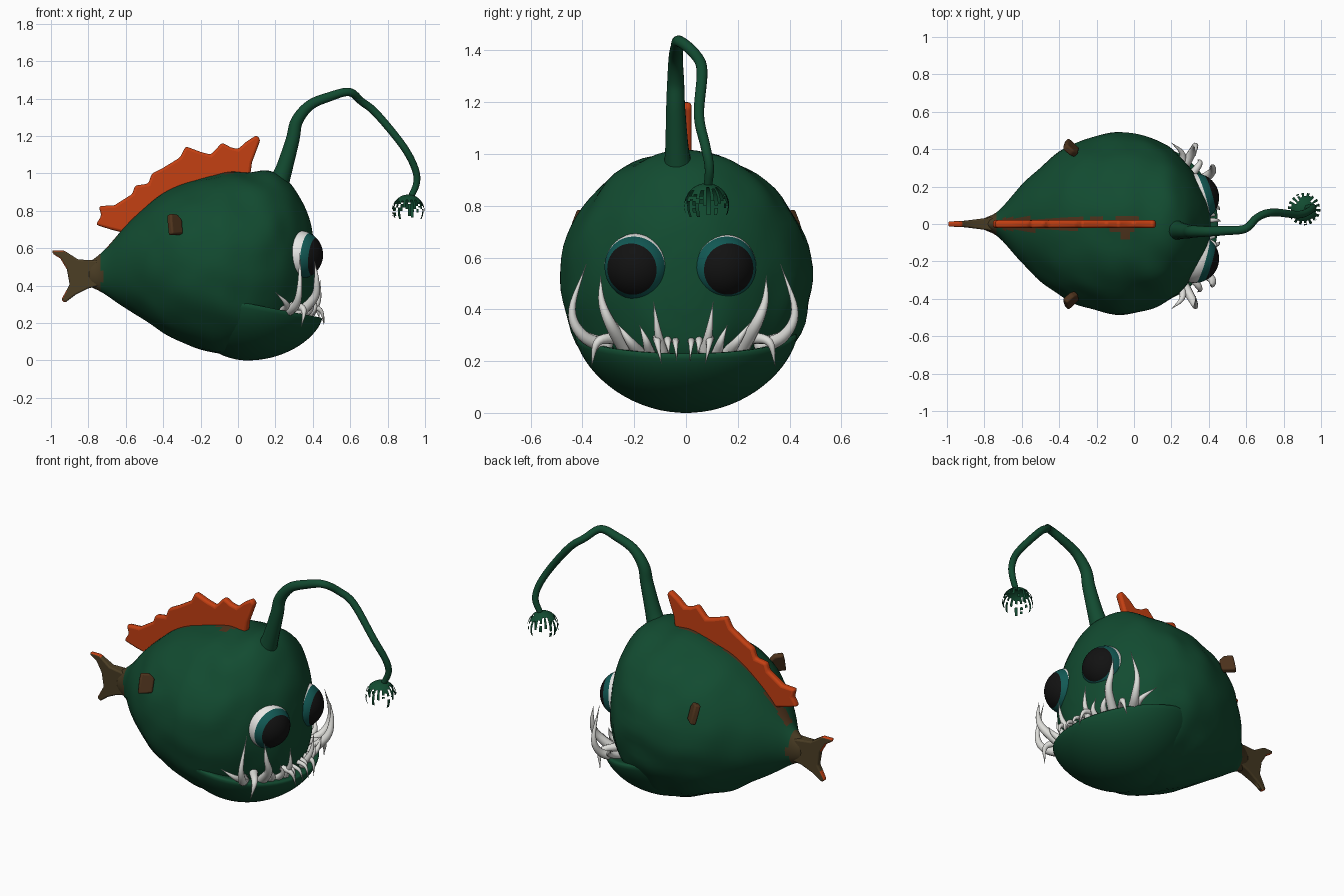
import bpy, bmesh, math, random
from mathutils import Vector, Matrix, noise

if "Cube" in bpy.data.objects:
    bpy.data.objects.remove(bpy.data.objects["Cube"])

random.seed(4)
CY = -0.01  # the face is symmetric about this y


def mat(name, col):
    m = bpy.data.materials.new(name)
    m.diffuse_color = (*col, 1)
    m.use_nodes = True
    m.node_tree.nodes["Principled BSDF"].inputs["Base Color"].default_value = m.diffuse_color
    return m


GREEN = mat("deep_green", (0.006, 0.07, 0.03))
ORANGE = mat("fin_orange", (0.55, 0.05, 0.006))
OLIVE = mat("olive_brown", (0.07, 0.047, 0.018))
RUST = mat("rust_brown", (0.075, 0.033, 0.012))
TOOTH = mat("tooth_ivory", (0.72, 0.72, 0.69))
WHITE = mat("eye_white", (0.85, 0.85, 0.83))
TEAL = mat("iris_teal", (0.006, 0.1, 0.09))
BLACK = mat("pupil_black", (0.006, 0.006, 0.006))


def finish(name, bm, mats, smooth=True):
    bmesh.ops.recalc_face_normals(bm, faces=bm.faces)
    me = bpy.data.meshes.new(name)
    for f in bm.faces:
        f.smooth = smooth
    bm.to_mesh(me)
    bm.free()
    for m in mats:
        me.materials.append(m)
    ob = bpy.data.objects.new(name, me)
    bpy.context.collection.objects.link(ob)
    return ob


def spline(pts, n):
    """Catmull-Rom through tuples of any size, n steps per span."""
    p = [Vector(q) for q in pts]
    p = [2 * p[0] - p[1]] + p + [2 * p[-1] - p[-2]]
    out = []
    for i in range(1, len(p) - 2):
        a, b, c, d = p[i - 1:i + 3]
        for k in range(n):
            t = k / n
            out.append(0.5 * (2 * b + (c - a) * t + (2 * a - 5 * b + 4 * c - d) * t * t
                              + (3 * b - a - 3 * c + d) * t ** 3))
    return out + [p[-2]]


def skin(bm, rings, cap=True):
    vs = [[bm.verts.new(p) for p in r] for r in rings]
    for a, b in zip(vs, vs[1:]):
        for j in range(len(a)):
            k = (j + 1) % len(a)
            bm.faces.new((a[j], a[k], b[k], b[j]))
    if cap:
        bm.faces.new(vs[0])
        bm.faces.new(vs[-1])


def tube(bm, path, radii, steps=5, sides=12):
    pts = spline(path, steps)
    rad = [v[0] for v in spline([(r, 0) for r in radii], steps)]
    n = Vector((0.3, 1, 0.1))
    rings = []
    for i, p in enumerate(pts):
        t = (pts[min(i + 1, len(pts) - 1)] - pts[max(i - 1, 0)]).normalized()
        n = (n - t * n.dot(t)).normalized()
        b = t.cross(n)
        rings.append([p + max(rad[i], 0.001) * (n * math.cos(a) + b * math.sin(a))
                      for a in (2 * math.pi * k / sides for k in range(sides))])
    skin(bm, rings)


def slab(bm, outline, half):
    """Flat fin in the xz plane; half(x, z) gives the half thickness."""
    skin(bm, [[(x, s * half(x, z), z) for x, z in outline] for s in (-1, 1)])


def soften(ob, w):
    md = ob.modifiers.new("round", 'BEVEL')
    md.width, md.segments, md.limit_method = w, 3, 'ANGLE'
    bpy.ops.object.select_all(action='DESELECT')
    ob.select_set(True)
    bpy.context.view_layer.objects.active = ob
    bpy.ops.object.shade_smooth_by_angle(angle=math.radians(40))


# Body: loft of (x, top, bottom, half width)
stations = [(-.80, .52, .40, .03), (-.72, .585, .36, .075), (-.6, .72, .28, .21), (-.45, .86, .18, .345),
            (-.3, .94, .10, .435), (-.1, 1.0, .035, .485), (.05, 1.01, .02, .47), (.18, 1.01, .05, .415),
            (.27, .955, .11, .335), (.34, .85, .17, .245), (.385, .75, .25, .165), (.408, .62, .40, .07)]
bm = bmesh.new()
rings = []
for x, zt, zb, w in spline(stations, 6):
    ring = []
    for k in range(72):
        a = 2 * math.pi * k / 72
        d = Vector((0, w * math.cos(a), (zt - zb) / 2 * math.sin(a)))
        c = Vector((x, 0, (zt + zb) / 2))
        ring.append(c + d * (1 + 0.03 * noise.noise((c + d) * 7)))
    rings.append(ring)
skin(bm, rings)
for f in bm.faces:
    c = f.calc_center_median()
    n = noise.noise(c * 9)
    if c.x < -.72 + .04 * n:
        f.material_index = 1
    elif c.z > .6 and -.7 < c.x < .1 and abs(c.y) < .035 + .12 * n * (c.x > -.3):
        f.material_index = 2
finish("body", bm, [GREEN, OLIVE, RUST])

# Lower jaw: tilted bowl with a rounded lip
bm = bmesh.new()
rings = []
prof = [(.78, -.04), (.9, -.01), (.95, .004), (.985, 0)]
prof += [(math.cos(t), -math.sin(t) ** 1.3) for t in (math.radians(4 + 5.2 * i) for i in range(17))]
for s, h in prof:
    ring = []
    for k in range(64):
        a = 2 * math.pi * k / 64
        rim = .32 - .19 * (.05 + .4 * math.cos(a) + .03)
        ring.append((.05 + .4 * s * math.cos(a), .43 * s * math.sin(a), max(0, rim + h * rim)))
    rings.append(ring)
skin(bm, rings)
finish("lower_jaw", bm, [GREEN])

# Teeth: curved cones, mirrored across the face
teeth = [
    (.030, [(.32, .22, .24), (.41, .28, .34), (.42, .315, .43), (.41, .32, .53)]),
    (.030, [(.25, .29, .25), (.31, .39, .30), (.33, .43, .40), (.33, .375, .575)]),
    (.026, [(.24, .28, .26), (.26, .38, .30), (.2, .445, .365)]),
    (.026, [(.28, .24, .29), (.35, .33, .275), (.34, .355, .18)]),
    (.022, [(.38, .08, .23), (.43, .10, .32), (.44, .115, .43)]),
    (.020, [(.36, .10, .29), (.44, .10, .27), (.46, .085, .19)]),
    (.022, [(.36, .13, .23), (.41, .145, .28), (.41, .17, .34)]),
    (.016, [(.36, .03, .28), (.44, .03, .265), (.465, .025, .2)]),
    (.026, [(.33, .17, .23), (.39, .21, .28), (.39, .26, .35)]),
    (.018, [(.36, .06, .285), (.42, .06, .27), (.435, .055, .225)]),
]
bm = bmesh.new()
for r, path in teeth:
    for s in (-1, 1):
        radii = [r * (1 - i / (len(path) - 1)) ** .7 for i in range(len(path))]
        tube(bm, [(x, CY + s * y, z) for x, y, z in path], radii, 6, 10)
finish("teeth", bm, [TOOTH])

# Eyes: white ball, teal iris and black pupil by angle from the gaze
for s, side in ((-1, "right"), (1, "left")):
    bm = bmesh.new()
    bmesh.ops.create_uvsphere(bm, u_segments=36, v_segments=36, radius=.13)
    for f in bm.faces:
        a = math.degrees(f.calc_center_median().angle(Vector((0, 0, 1))))
        f.material_index = 2 if a < 50 else 1 if a < 70 else 0
    gaze = Vector((1, s * .3, -.12)).to_track_quat('Z', 'Y').to_matrix().to_4x4()
    bm.transform(Matrix.Translation((.325, -.022 + s * .163, .565)) @ gaze)
    finish(side + "_eye", bm, [WHITE, TEAL, BLACK])

# Dorsal fin
fin = [(.06, .95), (.075, 1.06), (.12, 1.18), (.10, 1.205), (.045, 1.17), (0, 1.13), (-.04, 1.14), (-.085, 1.165),
       (-.145, 1.10), (-.2, 1.115), (-.28, 1.145), (-.31, 1.085), (-.40, 1.03), (-.46, 1.0), (-.48, .945),
       (-.55, .935), (-.565, .89), (-.66, .83), (-.745, .825), (-.73, .775), (-.76, .725), (-.68, .70),
       (-.6, .68), (-.45, .8), (-.3, .88), (-.1, .94)]
bm = bmesh.new()
slab(bm, fin, lambda x, z: .021)
soften(finish("dorsal_fin", bm, [ORANGE]), .014)

# Tail fin with orange tips
tail = [(-.70, .53), (-.765, .535), (-.855, .54), (-.93, .588), (-.995, .588), (-.99, .57), (-.95, .545),
        (-.915, .487), (-.90, .406), (-.945, .325), (-.925, .308), (-.87, .35), (-.80, .385), (-.70, .41)]
bm = bmesh.new()
slab(bm, tail, lambda x, z: .014 + .13 * max(0, x + .93))
bmesh.ops.bisect_plane(bm, geom=bm.verts[:] + bm.edges[:] + bm.faces[:], plane_co=(-.918, 0, 0), plane_no=(1, 0, 0))
for f in bm.faces:
    f.material_index = int(f.calc_center_median().x < -.918)
soften(finish("tail_fin", bm, [OLIVE, ORANGE]), .01)

# Small side fins, sticking outwards and back
for s, side in ((-1, "right"), (1, "left")):
    bm = bmesh.new()
    slab(bm, [(-.05, -.05), (.03, -.05), (.045, .03), (.02, .06), (-.03, .065), (-.04, .02)], lambda x, z: .018)
    bm.transform(Matrix.Translation((-.335, s * .405, .72)) @ Matrix.Rotation(s * -.75, 4, 'Z')
                 @ Matrix.Rotation(s * .3, 4, 'X'))
    soften(finish(side + "_side_fin", bm, [RUST]), .01)

# Lure stalk
stalk = [(.21, -.03, .93), (.245, -.035, 1.02), (.292, -.04, 1.18), (.315, -.04, 1.28), (.385, -.04, 1.365),
         (.49, -.035, 1.41), (.595, -.025, 1.435), (.66, .035, 1.385), (.74, .062, 1.32), (.88, .05, 1.15),
         (.945, .075, 1.03), (.955, .09, .95), (.925, .085, .875)]
bm = bmesh.new()
tube(bm, stalk, [.06, .046, .037, .033, .028, .025, .022, .021, .021, .02, .019, .018, .016], 6, 16)
finish("lure_stalk", bm, [GREEN])

# Ragged lure: upper shell of a ball torn into hanging strips
bm = bmesh.new()
bmesh.ops.create_uvsphere(bm, u_segments=36, v_segments=30, radius=.087)
cut = [random.uniform(75, 125) if k % 2 else random.uniform(32, 60) for k in range(36)]
torn = []
for f in bm.faces:
    c = f.calc_center_median()
    k = int((math.atan2(c.y, c.x) / (2 * math.pi) % 1) * 36) % 36
    a = math.degrees(c.angle(Vector((0, 0, 1))))
    if a > cut[k] or (a > 60 and random.random() < .12):
        torn.append(f)
bmesh.ops.delete(bm, geom=torn, context='FACES')
bm.transform(Matrix.Translation((.91, .08, .80)))
finish("lure", bm, [GREEN])
